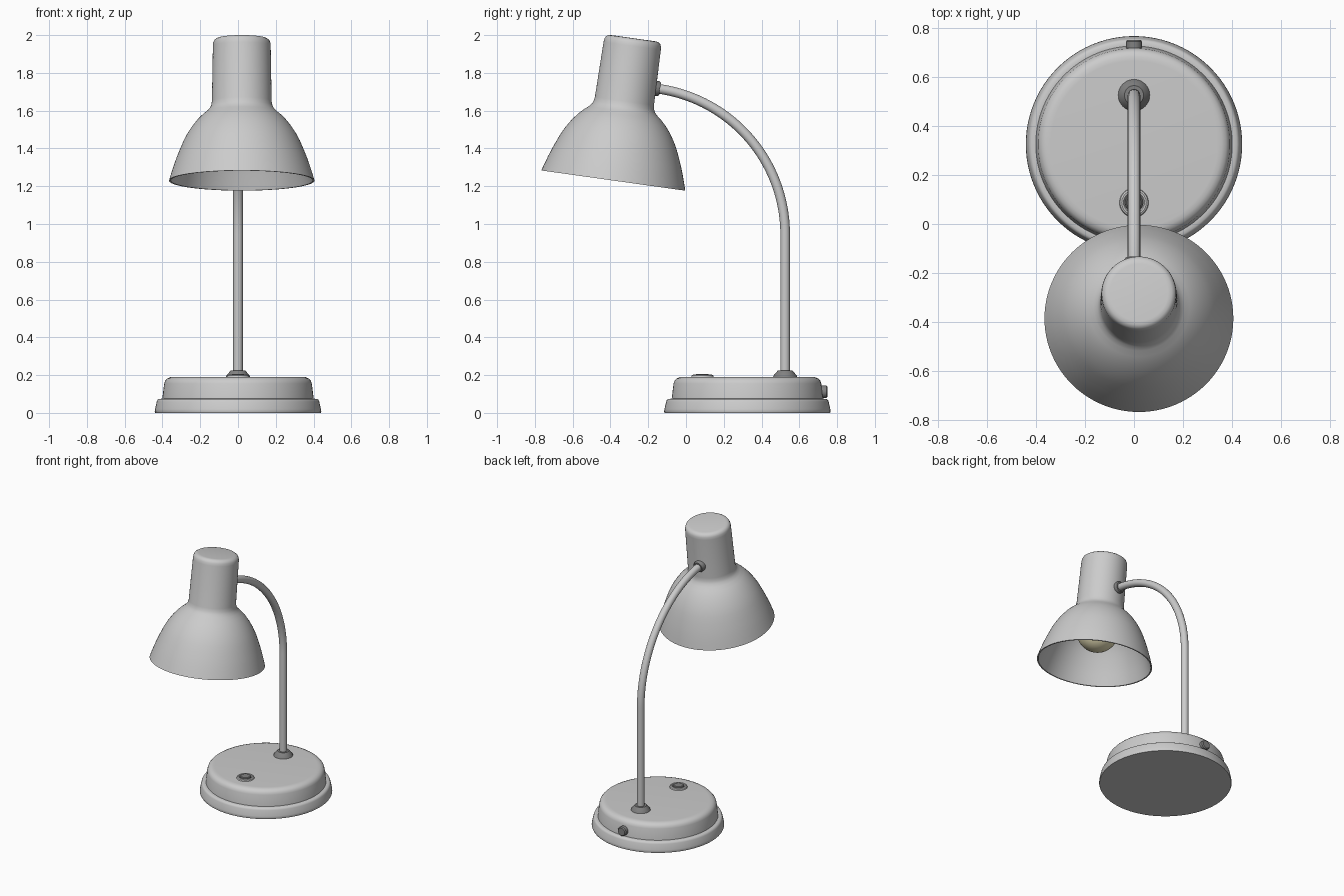
import bpy, bmesh, math
from mathutils import Vector, Matrix

if "Cube" in bpy.data.objects:
    bpy.data.objects.remove(bpy.data.objects["Cube"])

TILT = math.radians(8)
BASE_Y = 0.325


def material(name, rgb):
    m = bpy.data.materials.new(name)
    m.diffuse_color = (*rgb, 1)
    m.use_nodes = True
    m.node_tree.nodes["Principled BSDF"].inputs["Base Color"].default_value = m.diffuse_color
    return m


dark = material("dark_grey", (0.22, 0.22, 0.22))
glow = material("bulb_cream", (0.80, 0.74, 0.48))


def smooth(obj, angle=35):
    bpy.ops.object.select_all(action='DESELECT')
    obj.select_set(True)
    bpy.context.view_layer.objects.active = obj
    bpy.ops.object.shade_smooth_by_angle(angle=math.radians(angle))


def lathe(name, profile, matrix, mat=None, steps=72):
    """Spin (radius, height) points round local z."""
    bm = bmesh.new()
    vs = [bm.verts.new((r, 0, z)) for r, z in profile]
    edges = [bm.edges.new(p) for p in zip(vs, vs[1:])]
    bmesh.ops.spin(bm, geom=vs + edges, cent=(0, 0, 0), axis=(0, 0, 1),
                   angle=2 * math.pi, steps=steps, use_merge=True)
    bmesh.ops.remove_doubles(bm, verts=bm.verts[:], dist=1e-5)
    bmesh.ops.recalc_face_normals(bm, faces=bm.faces[:])
    me = bpy.data.meshes.new(name)
    bm.to_mesh(me)
    bm.free()
    obj = bpy.data.objects.new(name, me)
    bpy.context.collection.objects.link(obj)
    obj.matrix_world = matrix
    if mat:
        me.materials.append(mat)
    smooth(obj)
    return obj


def at(x, y, z, rot_x=0.0):
    return Matrix.Translation((x, y, z)) @ Matrix.Rotation(rot_x, 4, 'X')


# stepped round base
lathe("base_lower_tier", [(0, 0), (0.438, 0), (0.441, 0.006), (0.439, 0.02), (0.430, 0.06),
                          (0.426, 0.069), (0.418, 0.074), (0.405, 0.075), (0, 0.075)],
      at(0, BASE_Y, 0), steps=96)
lathe("base_upper_tier", [(0, 0.06), (0.402, 0.06), (0.400, 0.08), (0.391, 0.155), (0.386, 0.170),
                          (0.375, 0.182), (0.358, 0.189), (0.34, 0.19), (0, 0.19)],
      at(0, BASE_Y, 0), steps=96)

# switch on the top of the base
lathe("switch_ring", [(0.038, 0), (0.060, 0), (0.057, 0.010), (0.050, 0.014),
                      (0.043, 0.013), (0.038, 0.006), (0.038, 0)], at(0, 0.087, 0.188), steps=48)
lathe("switch_button", [(0, 0), (0.037, 0), (0.036, 0.014), (0.031, 0.018), (0, 0.019)],
      at(0, 0.087, 0.188), dark, 48)

# cable outlet at the back of the base
lathe("cable_outlet", [(0, 0), (0.033, 0), (0.033, 0.048), (0.027, 0.055), (0, 0.055)],
      at(0, 0.695, 0.112, -math.pi / 2), dark, 32)

# stem collar
lathe("stem_collar", [(0, 0), (0.065, 0), (0.062, 0.009), (0.045, 0.029), (0.039, 0.036),
                      (0, 0.036)], at(0, 0.525, 0.188), dark, 48)

# bent tube: straight post followed by a circular arc
R, post_y, bend_z = 0.778, 0.525, 0.945
path = [(0, post_y, 0.15)]
for i in range(41):
    a = math.radians(82 * i / 40)
    path.append((0, post_y - R + R * math.cos(a), bend_z + R * math.sin(a)))
curve = bpy.data.curves.new("stem", 'CURVE')
curve.dimensions = '3D'
curve.bevel_depth = 0.0255
curve.bevel_resolution = 6
curve.use_fill_caps = True
spline = curve.splines.new('POLY')
spline.points.add(len(path) - 1)
for p, co in zip(spline.points, path):
    p.co = (*co, 1)
stem = bpy.data.objects.new("stem", curve)
bpy.context.collection.objects.link(stem)
bpy.ops.object.select_all(action='DESELECT')
stem.select_set(True)
bpy.context.view_layer.objects.active = stem
bpy.ops.object.convert(target='MESH')
smooth(bpy.context.view_layer.objects.active)

# tilted lamp head: thin-walled shade, leaning back towards the stem
head = at(0.02, -0.385, 1.23, -TILT)
bell = [(0.385, 0), (0.373, 0.04), (0.360, 0.08), (0.346, 0.12), (0.328, 0.165), (0.309, 0.21),
        (0.288, 0.25), (0.262, 0.29), (0.234, 0.325), (0.207, 0.352), (0.185, 0.370),
        (0.170, 0.386), (0.162, 0.402), (0.158, 0.425)]
cap = [(0.153, 0.72), (0.151, 0.738), (0.145, 0.751), (0.133, 0.759), (0.118, 0.761), (0, 0.761)]
inner = [(r - 0.009, z - 0.004 if z else 0) for r, z in bell]
lathe("shade", [(0, 0.745), (0.14, 0.74)] + inner[::-1] + bell + cap, head, steps=96)

# bulb with a neck running up into the shade
bulb = [(0.14 * math.sin(a), 0.23 - 0.14 * math.cos(a))
        for a in (math.radians(140 * i / 20) for i in range(21))]
lathe("bulb", bulb + [(0.07, 0.37), (0.06, 0.42), (0, 0.42)], head, glow, 48)
lathe("bulb_socket", [(0, 0.41), (0.075, 0.41), (0.075, 0.742), (0, 0.742)], head, None, 48)

# joint between stem and shade
lathe("shade_joint", [(0, 0), (0.040, 0), (0.040, 0.036), (0.034, 0.046), (0, 0.046)],
      at(0, -0.183, 1.722, -math.pi / 2 - TILT), dark, 32)
